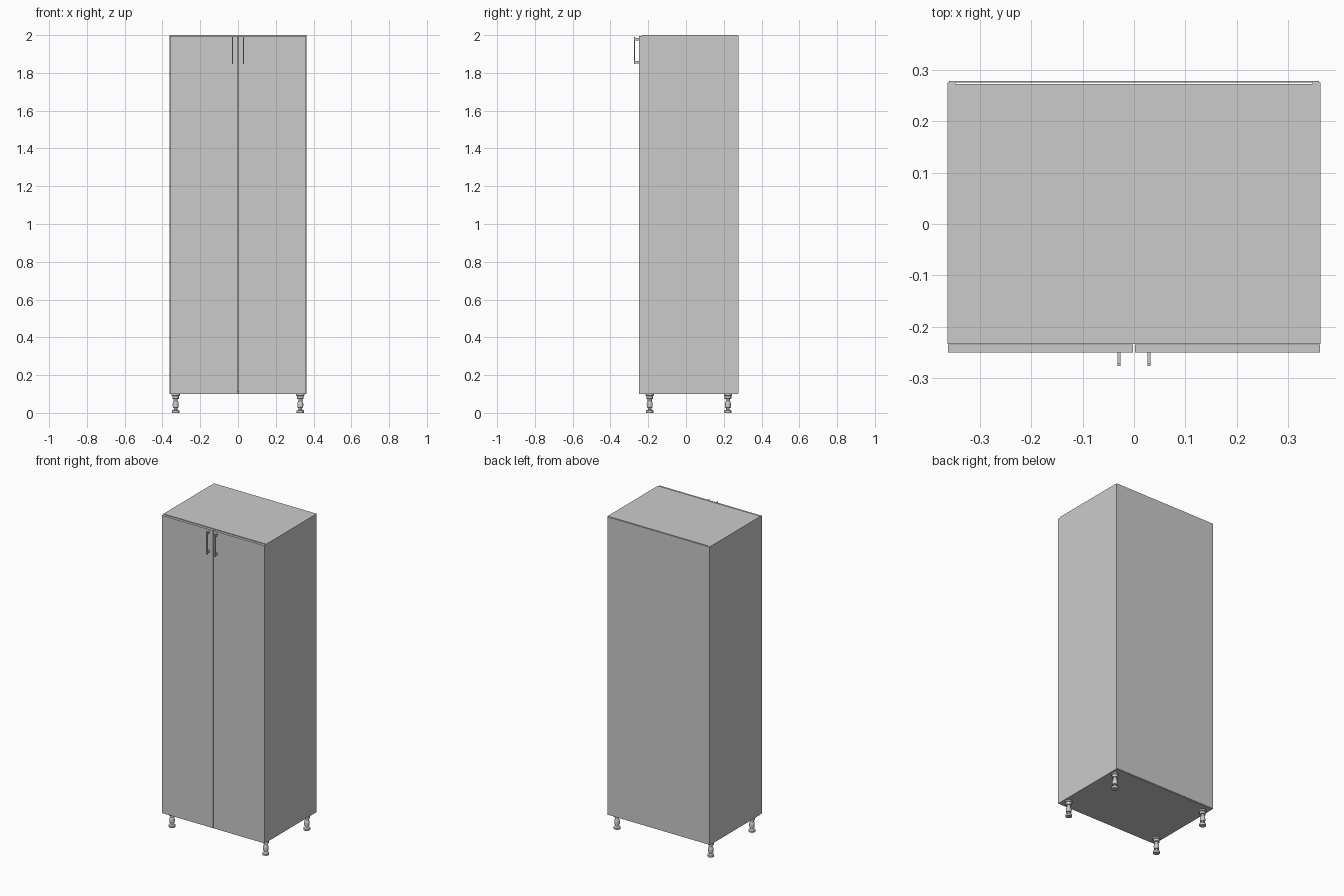
import bpy, bmesh, math

if "Cube" in bpy.data.objects:
    bpy.data.objects.remove(bpy.data.objects["Cube"])


def box(name, x, y, z, bevel=0.0):
    """Box from (min, max) ranges on each axis."""
    bm = bmesh.new()
    bmesh.ops.create_cube(bm, size=1)
    for v in bm.verts:
        v.co = [r[0] + (c + 0.5) * (r[1] - r[0]) for r, c in zip((x, y, z), v.co)]
    me = bpy.data.meshes.new(name)
    bm.to_mesh(me)
    bm.free()
    ob = bpy.data.objects.new(name, me)
    bpy.context.collection.objects.link(ob)
    if bevel:
        mod = ob.modifiers.new("edge", "BEVEL")
        mod.width = bevel
        mod.segments = 2
    return ob


def lathe(name, profile, loc, sides=20):
    """Turned solid from (radius, z) points, capped at both ends."""
    bm = bmesh.new()
    rings = [[bm.verts.new((r * math.cos(2 * math.pi * i / sides),
                            r * math.sin(2 * math.pi * i / sides), z))
              for i in range(sides)] for r, z in profile]
    for a, b in zip(rings, rings[1:]):
        for i in range(sides):
            j = (i + 1) % sides
            bm.faces.new((a[i], a[j], b[j], b[i]))
    bm.faces.new(rings[0][::-1])
    bm.faces.new(rings[-1])
    me = bpy.data.meshes.new(name)
    bm.to_mesh(me)
    bm.free()
    ob = bpy.data.objects.new(name, me)
    ob.location = loc
    bpy.context.collection.objects.link(ob)
    bpy.ops.object.select_all(action='DESELECT')
    ob.select_set(True)
    bpy.context.view_layer.objects.active = ob
    bpy.ops.object.shade_smooth_by_angle(angle=math.radians(30))
    return ob


W, T = 0.362, 0.015            # half width, board thickness
FRONT, BACK = -0.233, 0.275    # carcass depth
Z0, Z1 = 0.1, 2.0

# Carcass boards: top and bottom stop short of the back panel, leaving a slot
box("top_panel", (-W + T, W - T), (FRONT, 0.272), (Z1 - T, Z1))
box("bottom_panel", (-W + T, W - T), (FRONT, 0.272), (Z0, Z0 + T))
box("back_panel", (-W + 0.002, W - 0.002), (BACK, 0.278), (Z0 + 0.002, Z1 - 0.002))

for s, side in ((-1, "left"), (1, "right")):
    def span(a, b):
        return tuple(sorted((s * a, s * b)))

    # Side board and door
    box(side + "_side_panel", span(W - T, W), (FRONT, BACK), (Z0, Z1))
    box(side + "_door", span(0.002, W - 0.001), (-0.25, -0.234), (Z0 + 0.001, Z1 - 0.004))

    # Bar handle on two posts
    hx = span(0.026, 0.032)
    box(side + "_handle_bar", hx, (-0.276, -0.271), (1.846, 1.989), 0.001)
    for z, end in ((1.857, "lower"), (1.978, "upper")):
        box(f"{side}_handle_{end}_post", hx, (-0.272, -0.25), (z - 0.007, z + 0.007))

# Adjustable turned feet
LEG = [(0.019, 0), (0.02, 0.003), (0.02, 0.012), (0.012, 0.016), (0.009, 0.018),
       (0.009, 0.026), (0.015, 0.028), (0.016, 0.045), (0.014, 0.058),
       (0.011, 0.062), (0.011, 0.073), (0.018, 0.075), (0.018, 0.09),
       (0.022, 0.092), (0.022, 0.1)]
for x, side in ((-0.33, "left"), (0.33, "right")):
    for y, end in ((-0.192, "front"), (0.222, "back")):
        lathe(f"{end}_{side}_leg", LEG, (x, y, 0))
